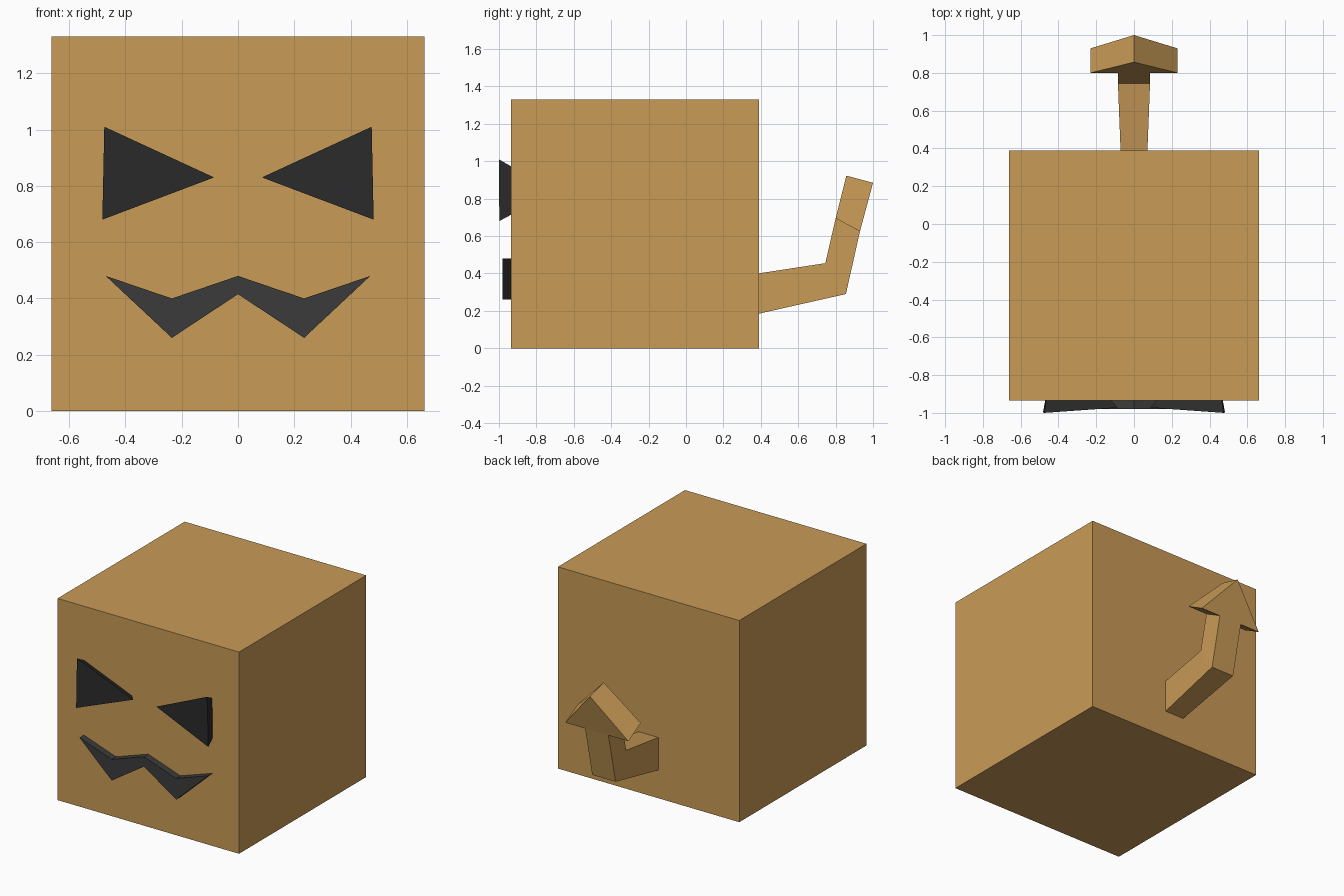
import bpy, bmesh

if "Cube" in bpy.data.objects:
    bpy.data.objects.remove(bpy.data.objects["Cube"])


def material(name, rgb):
    m = bpy.data.materials.new(name)
    m.diffuse_color = (*rgb, 1)
    m.use_nodes = True
    m.node_tree.nodes["Principled BSDF"].inputs["Base Color"].default_value = m.diffuse_color
    return m


CARDBOARD = material("tan", (0.584, 0.328, 0.095))
EYE_DARK = material("eye_dark", (0.024, 0.024, 0.024))
MOUTH_DARK = material("mouth_dark", (0.044, 0.044, 0.044))


def loft(name, rings, mat):
    """Skin a list of equal-length vertex rings and cap both ends."""
    bm = bmesh.new()
    loops = [[bm.verts.new(p) for p in ring] for ring in rings]
    n = len(loops[0])
    for a, b in zip(loops, loops[1:]):
        for i in range(n):
            j = (i + 1) % n
            bm.faces.new((a[i], a[j], b[j], b[i]))
    bm.faces.new(loops[0])
    bm.faces.new(loops[-1])
    bmesh.ops.recalc_face_normals(bm, faces=bm.faces)
    me = bpy.data.meshes.new(name)
    bm.to_mesh(me)
    bm.free()
    me.materials.append(mat)
    ob = bpy.data.objects.new(name, me)
    bpy.context.collection.objects.link(ob)
    return ob


# Box body
W, FRONT, BACK, H = 0.662, -0.935, 0.39, 1.33
loft("body", [[(-W, y, 0), (W, y, 0), (W, y, H), (-W, y, H)]
              for y in (FRONT, BACK)], CARDBOARD)

# Triangular eyes: tilted front face, smaller at the root
for side, s in (("left", -1), ("right", 1)):
    front = [(s * 0.475, -1.0, 1.01), (s * 0.085, -0.972, 0.83),
             (s * 0.482, -0.998, 0.68)]
    root = [(s * 0.465, -0.93, 0.97), (s * 0.125, -0.93, 0.833),
            (s * 0.469, -0.93, 0.717)]
    loft(side + "_eye", [front, root], EYE_DARK)

# Zigzag mouth, mirrored from a half outline
upper = [(-0.47, 0.48), (-0.235, 0.40), (0, 0.48)]
lower = [(0, 0.415), (-0.235, 0.26)]
outline = (upper + [(-x, z) for x, z in upper[-2::-1]]
           + [(-x, z) for x, z in lower[::-1]] + lower)
outline = list(dict.fromkeys(outline))
loft("mouth", [[(x, y, z) for x, z in outline] for y in (-0.98, -0.93)],
     MOUTH_DARK)

# Bent tail: (half width, upper/front point, lower/back point)
sections = [(0.071, (0.385, 0.40), (0.385, 0.184)),
            (0.085, (0.745, 0.455), (0.855, 0.29)),
            (0.085, (0.80, 0.695), (0.93, 0.625))]
loft("tail", [[(-w, *a), (w, *a), (w, *b), (-w, *b)]
              for w, a, b in sections], CARDBOARD)

# Arrowhead tail tip
loft("tail_tip", [[(-0.23, *base), (0.23, *base), (0, *apex)]
                  for base, apex in (((0.80, 0.695), (0.857, 0.923)),
                                     ((0.93, 0.625), (1.0, 0.885)))], CARDBOARD)
